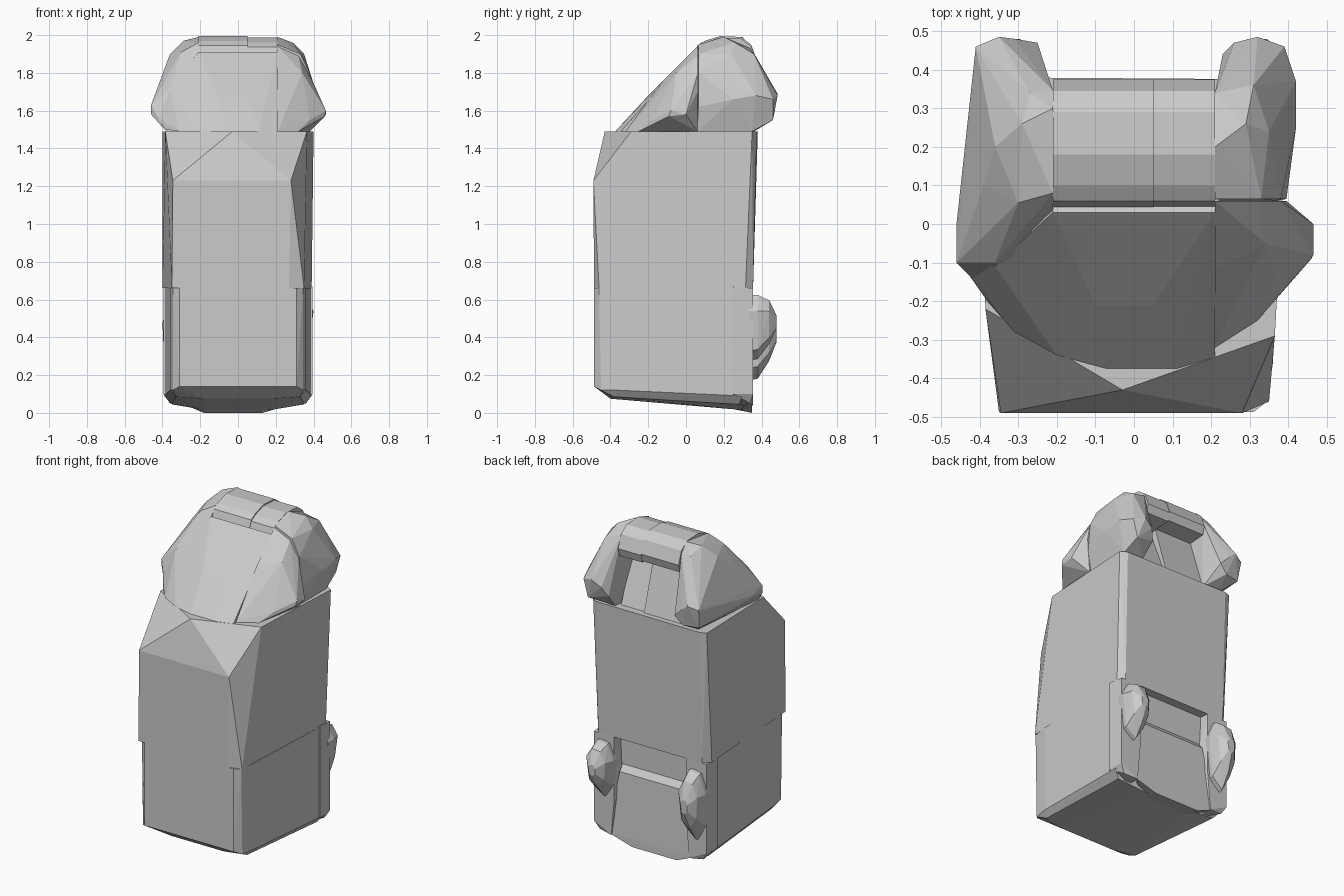
import bpy, bmesh


def hull(name, pts):
    """Faceted solid: the convex hull of a few corner points."""
    bm = bmesh.new()
    vs = [bm.verts.new(p) for p in pts]
    res = bmesh.ops.convex_hull(bm, input=vs)
    junk = {g for g in res["geom_interior"] + res["geom_unused"]
            if isinstance(g, bmesh.types.BMVert)}
    bmesh.ops.delete(bm, geom=list(junk), context='VERTS')
    bmesh.ops.dissolve_limit(bm, angle_limit=0.02, verts=bm.verts[:], edges=bm.edges[:])
    bmesh.ops.recalc_face_normals(bm, faces=bm.faces[:])
    me = bpy.data.meshes.new(name)
    bm.to_mesh(me)
    bm.free()
    ob = bpy.data.objects.new(name, me)
    bpy.context.collection.objects.link(ob)
    return ob


def prism(name, x0, x1, profile):
    """Extrude a convex y-z profile from x0 to x1."""
    return hull(name, [(x, y, z) for x in (x0, x1) for y, z in profile])


# Upper body: tall block with a faceted front shoulder
hull("upper_body", [
    (-0.345, -0.49, 1.23), (0.28, -0.49, 1.23), (-0.35, -0.487, 0.66), (0.27, -0.487, 0.66),
    (0.35, -0.46, 0.66), (-0.40, 0.315, 0.66), (0.39, 0.315, 0.66), (-0.36, 0.355, 0.66),
    (0.36, 0.355, 0.66), (-0.03, -0.43, 1.49), (-0.385, -0.22, 1.49), (0.365, -0.29, 1.49),
    (0.40, 0.35, 1.49), (-0.40, 0.365, 1.49), (0.36, 0.375, 1.49), (-0.36, 0.38, 1.49)])

# Lower body: tapered block with chamfered corners and a slanted, bevelled base
low = []
for s in (-1, 1):
    low += [(s * 0.31, -0.487, 0.66), (s * 0.345, -0.46, 0.66), (s * 0.36, -0.36, 0.66),
            (s * 0.39, 0.30, 0.66), (s * 0.31, -0.487, 0.14), (s * 0.345, -0.45, 0.12),
            (s * 0.36, -0.36, 0.12), (s * 0.39, 0.30, 0.09), (s * 0.33, -0.38, 0.085),
            (s * 0.18, -0.40, 0.075), (s * 0.35, 0.28, 0.045), (s * 0.17, 0.30, 0.015)]
hull("lower_body", low)

# Back panels framing the shallow recess
for s, name in ((-1, "left_back_column"), (1, "right_back_column")):
    hull(name, [(s * x, y, z) for x, y, z in (
        (0.24, 0.25, 0.67), (0.395, 0.25, 0.67), (0.39, 0.355, 0.66), (0.25, 0.355, 0.66),
        (0.22, 0.25, 0.27), (0.395, 0.25, 0.10), (0.39, 0.355, 0.10), (0.25, 0.355, 0.27),
        (0.27, 0.355, 0.04), (0.27, 0.25, 0.04), (0.36, 0.34, 0.05))])
hull("centre_back_panel", [
    (-0.23, 0.25, 0.54), (0.23, 0.25, 0.54), (-0.23, 0.33, 0.44), (0.23, 0.33, 0.44),
    (-0.30, 0.35, 0.05), (0.30, 0.35, 0.05), (-0.18, 0.35, 0.0), (0.13, 0.35, 0.0),
    (-0.18, 0.25, 0.02), (0.13, 0.25, 0.02)])

# Rounded bumps low on the back, leaning up towards their tips
for name, x, z, h in (("left_bump", -0.32, 0.39, 0.22), ("right_bump", 0.32, 0.45, 0.175)):
    pts = []
    for y, w, k, lift in ((0.33, 0.075, 1.0, 0), (0.38, 0.08, 0.97, 0.005),
                          (0.44, 0.065, 0.66, 0.03), (0.48, 0.025, 0.2, 0.03)):
        pts += [(x + w * a, y, z + lift + h * k * b) for a, b in
                ((1, 0.5), (0.4, 1), (-0.5, 0.95), (-1, 0.4), (-0.9, -0.5), (-0.2, -1), (0.7, -0.7))]
    hull(name, pts)

# Left cheek of the hood
hull("hood_left_side", [
    (-0.46, -0.10, 1.58), (-0.46, -0.10, 1.63), (-0.46, 0.0, 1.60), (-0.40, -0.08, 1.67),
    (-0.38, -0.18, 1.49), (-0.36, -0.10, 1.72), (-0.21, -0.05, 1.80), (-0.21, -0.2, 1.49),
    (-0.39, 0.10, 1.82), (-0.30, 0.055, 1.91), (-0.21, 0.08, 1.96), (-0.36, 0.20, 1.90),
    (-0.29, 0.26, 1.97), (-0.21, 0.30, 1.99), (-0.21, 0.345, 1.93), (-0.27, 0.34, 1.93),
    (-0.41, 0.46, 1.67), (-0.35, 0.485, 1.69), (-0.31, 0.48, 1.66), (-0.25, 0.47, 1.60),
    (-0.40, 0.44, 1.55), (-0.30, 0.46, 1.55), (-0.33, 0.35, 1.49), (-0.22, 0.35, 1.49)])

# Right cheek of the hood
hull("hood_right_side", [
    (0.21, 0.06, 1.49), (0.37, 0.06, 1.49), (0.395, 0.065, 1.62), (0.38, 0.065, 1.80),
    (0.33, 0.065, 1.90), (0.21, 0.065, 1.95), (0.21, 0.20, 1.99), (0.29, 0.26, 1.96),
    (0.35, 0.24, 1.90), (0.21, 0.34, 1.93), (0.31, 0.36, 1.90), (0.42, 0.37, 1.68),
    (0.42, 0.25, 1.66), (0.39, 0.46, 1.66), (0.32, 0.485, 1.68), (0.26, 0.47, 1.64),
    (0.23, 0.44, 1.58), (0.36, 0.46, 1.55), (0.37, 0.35, 1.49), (0.24, 0.36, 1.49)])

# Flared wing at the right front
hull("hood_right_wing", [
    (0.21, -0.32, 1.49), (0.32, -0.25, 1.49), (0.21, 0.06, 1.49), (0.38, 0.06, 1.49),
    (0.46, -0.09, 1.57), (0.465, -0.08, 1.60), (0.465, 0.0, 1.58), (0.395, 0.06, 1.70),
    (0.38, 0.06, 1.79), (0.34, -0.05, 1.80), (0.21, 0.06, 1.94), (0.32, 0.06, 1.89),
    (0.21, -0.12, 1.76), (0.38, -0.18, 1.55)])

# Sloping front of the hood, bowed at its foot
hull("hood_front", [
    (-0.07, -0.375, 1.49), (0.11, -0.375, 1.49), (0.21, -0.345, 1.49), (-0.20, -0.34, 1.49),
    (-0.31, -0.28, 1.49), (-0.38, -0.20, 1.50), (-0.45, -0.10, 1.58), (-0.36, -0.11, 1.70),
    (-0.21, -0.10, 1.76), (-0.10, -0.21, 1.67), (0.05, -0.21, 1.67), (0.21, -0.10, 1.76),
    (-0.21, 0.03, 1.91), (0.21, 0.03, 1.91), (-0.21, 0.07, 1.49), (0.21, 0.07, 1.49),
    (-0.21, 0.10, 1.85), (0.21, 0.10, 1.85)])

# Leaning back wall inside the hood, stepped in two strips
prism("hood_back_wall_left", -0.22, 0.05, [(0.0, 1.49), (0.345, 1.49), (0.24, 1.84), (0.0, 1.84)])
prism("hood_back_wall_right", 0.05, 0.22, [(0.0, 1.49), (0.33, 1.49), (0.19, 1.84), (0.0, 1.84)])

# Top of the hood, overhanging the back wall
roof = [(0.03, 1.86), (0.06, 1.945), (0.10, 1.97), (0.18, 1.995), (0.29, 1.99),
        (0.345, 1.95), (0.375, 1.87), (0.36, 1.82), (0.10, 1.80)]
prism("hood_top_left", -0.21, 0.05, roof)
prism("hood_top_right", 0.05, 0.21, [(y, z - 0.008) for y, z in roof])
